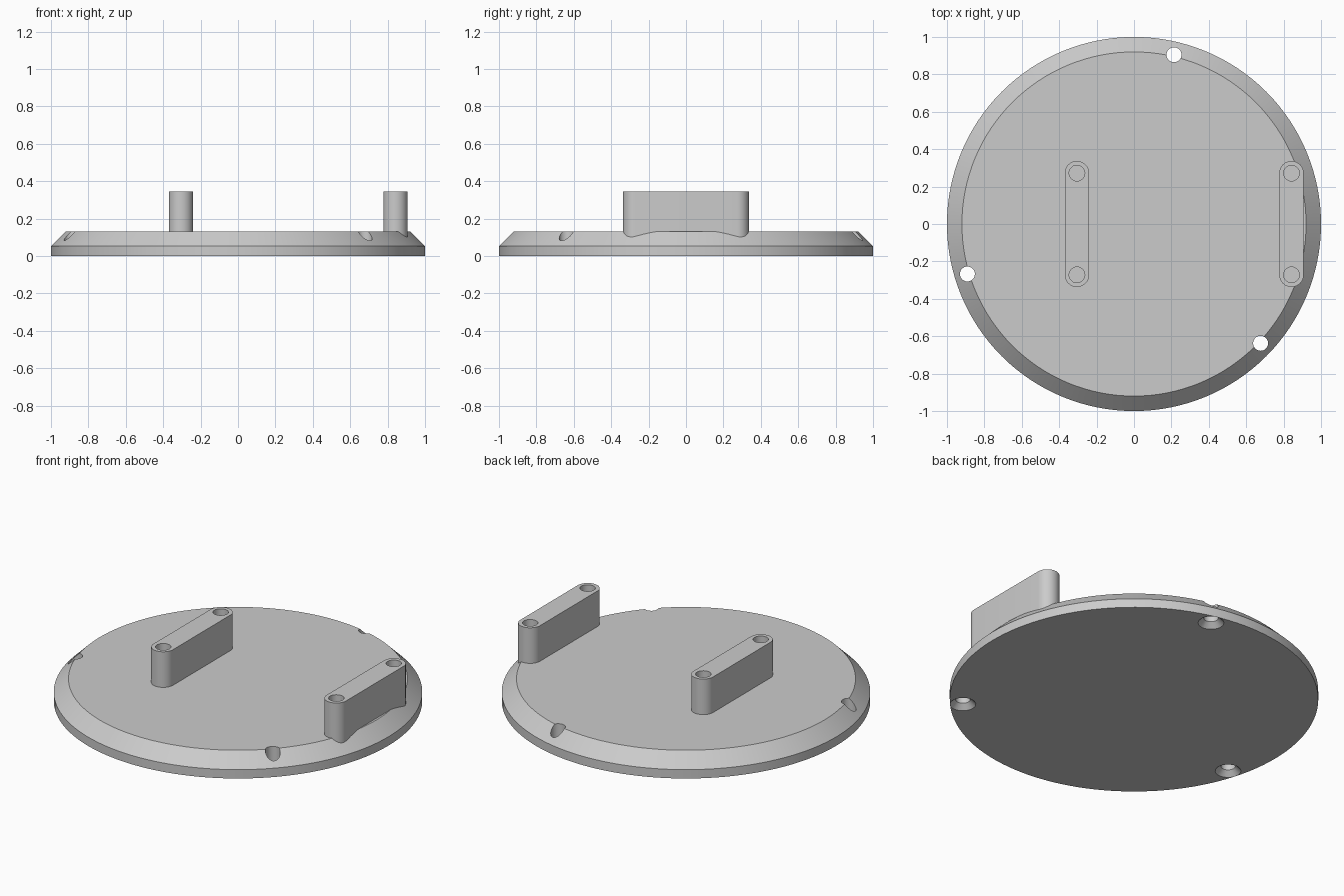
import bpy, bmesh
from math import radians, cos, sin, pi
from mathutils import Vector

default = bpy.data.objects.get("Cube")
if default:
    bpy.data.objects.remove(default)

grey = bpy.data.materials.new("plain grey")
grey.use_nodes = True
COLOUR = (0.6, 0.6, 0.6, 1)
grey.diffuse_color = COLOUR
grey.node_tree.nodes["Principled BSDF"].inputs["Base Color"].default_value = COLOUR


def finish_mesh(name, bm):
    bmesh.ops.recalc_face_normals(bm, faces=bm.faces)
    mesh = bpy.data.meshes.new(name)
    bm.to_mesh(mesh)
    bm.free()
    mesh.materials.append(grey)
    obj = bpy.data.objects.new(name, mesh)
    bpy.context.collection.objects.link(obj)
    return obj


def lathe(name, profile, steps, place=(0, 0, 0)):
    """Turn a radius/height profile around z."""
    bm = bmesh.new()
    verts = [bm.verts.new((r, 0, z)) for r, z in profile]
    edges = [bm.edges.new(pair) for pair in zip(verts, verts[1:])]
    bmesh.ops.spin(bm, geom=verts + edges, cent=(0, 0, 0), axis=(0, 0, 1),
                   angle=2 * pi, steps=steps)
    bmesh.ops.remove_doubles(bm, verts=bm.verts, dist=1e-5)
    bmesh.ops.translate(bm, verts=bm.verts, vec=place)
    return finish_mesh(name, bm)


def slot_block(name, x, radius, reach, bottom, top, steps=20):
    """Upright bar with rounded ends, running along y."""
    bm = bmesh.new()
    outline = []
    for side in (1, -1):
        for i in range(steps + 1):
            a = pi * i / steps
            outline.append(bm.verts.new((x + side * radius * cos(a),
                                         side * (reach + radius * sin(a)), bottom)))
    face = bm.faces.new(outline)
    raised = bmesh.ops.extrude_face_region(bm, geom=[face])["geom"]
    bmesh.ops.translate(bm, vec=Vector((0, 0, top - bottom)),
                        verts=[v for v in raised if isinstance(v, bmesh.types.BMVert)])
    return finish_mesh(name, bm)


def cut(obj, cutters):
    """Subtract the cutters, then remove them."""
    bpy.context.view_layer.objects.active = obj
    for cutter in cutters:
        cutter.hide_render = True
        mod = obj.modifiers.new("hole", 'BOOLEAN')
        mod.operation, mod.solver, mod.object = 'DIFFERENCE', 'EXACT', cutter
        bpy.ops.object.modifier_apply(modifier=mod.name)
        bpy.data.objects.remove(cutter)


def smooth(obj):
    bpy.ops.object.select_all(action='DESELECT')
    obj.select_set(True)
    bpy.context.view_layer.objects.active = obj
    bpy.ops.object.shade_smooth_by_angle(angle=radians(25))


# Round base plate with a chamfered rim
base = lathe("base_plate", [(0, 0), (1, 0), (1, 0.053), (0.92, 0.132), (0, 0.132)], 128)

# Three screw holes, countersunk from below
SCREW = [(0, -0.01), (0.08, -0.01), (0.04, 0.03), (0.04, 0.2), (0, 0.2)]
cut(base, [lathe("screw_cutter", SCREW, 32,
                 (0.93 * cos(radians(a)), 0.93 * sin(radians(a)), 0))
           for a in (76.7, 196.7, 316.7)])
smooth(base)

# Two upright bars, each with a blind hole near both ends
BORE = [(0, 0.14), (0.042, 0.14), (0.042, 0.4), (0, 0.4)]
for name, x in (("right_bar", -0.305), ("left_bar", 0.842)):
    bar = slot_block(name, x, 0.065, 0.272, 0.06, 0.345)
    cut(bar, [lathe("bore_cutter", BORE, 32, (x, y, 0)) for y in (-0.272, 0.272)])
    smooth(bar)
